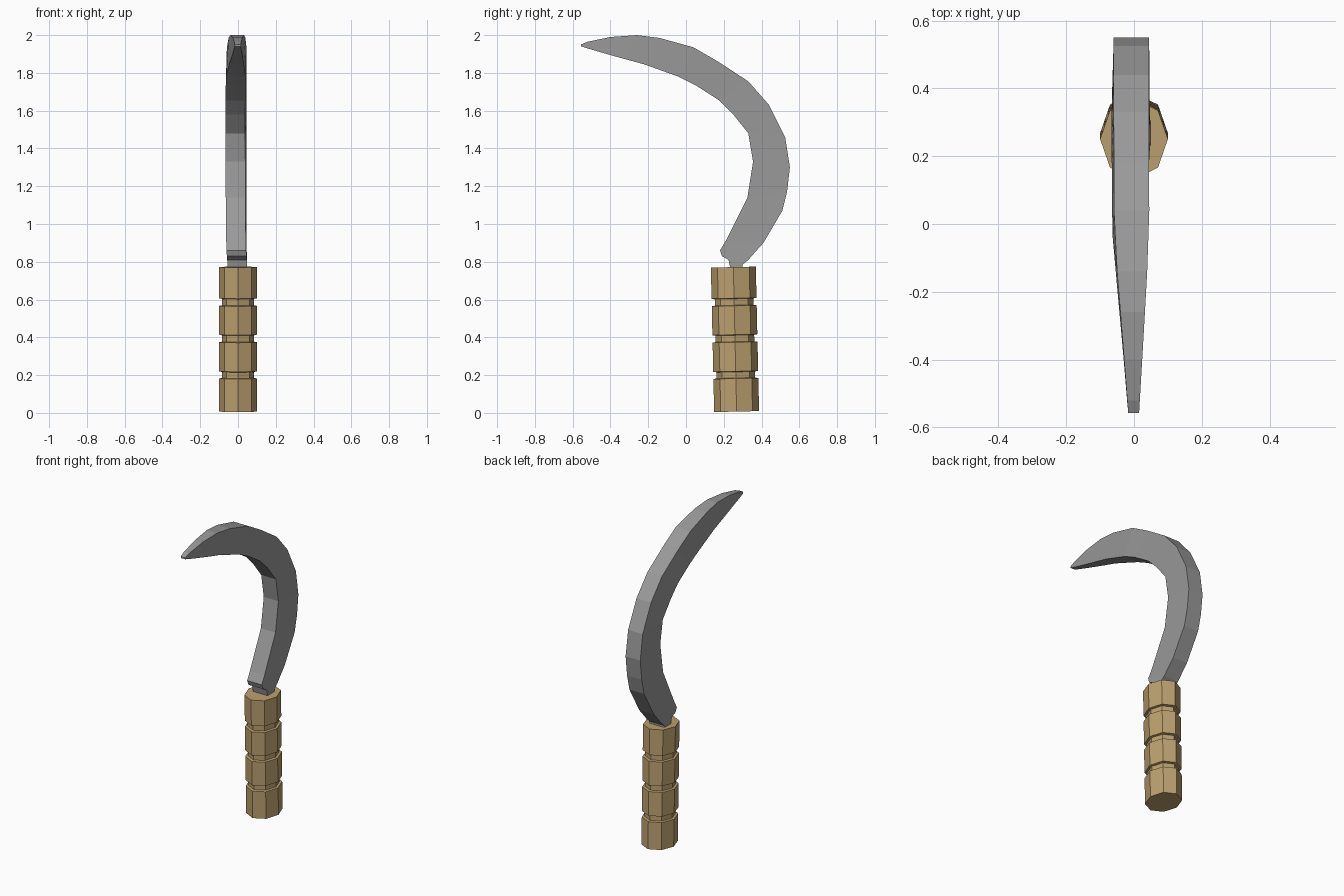
import bpy
import bmesh
from math import cos, sin, tau, radians
from mathutils import Matrix, Vector

default_cube = bpy.data.objects.get("Cube")
if default_cube:
    bpy.data.objects.remove(default_cube, do_unlink=True)


def make_material(name, colour):
    material = bpy.data.materials.new(name)
    material.use_nodes = True
    material.diffuse_color = (*colour, 1)
    shader = material.node_tree.nodes["Principled BSDF"]
    shader.inputs["Base Color"].default_value = (*colour, 1)
    return material


def loft(name, rings, material):
    """Join equal rings of points with quads and cap both ends."""
    bm = bmesh.new()
    loops = [[bm.verts.new(point) for point in ring] for ring in rings]
    for lower, upper in zip(loops, loops[1:]):
        for i in range(len(lower)):
            j = (i + 1) % len(lower)
            bm.faces.new((lower[i], lower[j], upper[j], upper[i]))
    bm.faces.new(loops[0][::-1])
    bm.faces.new(loops[-1])
    bmesh.ops.recalc_face_normals(bm, faces=bm.faces)
    mesh = bpy.data.meshes.new(name)
    bm.to_mesh(mesh)
    bm.free()
    mesh.materials.append(material)
    obj = bpy.data.objects.new(name, mesh)
    bpy.context.collection.objects.link(obj)
    return obj


steel = make_material("steel grey", (0.32, 0.32, 0.32))
wood = make_material("tan wood", (0.5, 0.35, 0.16))

# Handle: eight-sided grip with three grooves, leaning slightly
GRIP, GROOVE = 1.0, 0.86
profile = [(0, GRIP)]
for low, high in ((0.175, 0.213), (0.367, 0.407), (0.56, 0.6)):
    profile += [(low, GRIP), (low + 0.003, GROOVE),
                (high - 0.003, GROOVE), (high, GRIP)]
profile.append((0.765, GRIP))

lean = Matrix.Translation((0, 0.268, 0.007)) @ Matrix.Rotation(radians(1.3), 4, "X")
handle_rings = []
for z, scale in profile:
    angles = [tau * k / 8 for k in range(8)]
    handle_rings.append([lean @ Vector((0.1 * scale * cos(a), 0.119 * scale * sin(a), z))
                         for a in angles])
loft("handle", handle_rings, wood)

# Blade: cross-sections from tang to tip as (outer y, z), (inner y, z)
sections = [
    ((0.30, 0.74), (0.24, 0.74)),
    ((0.30, 0.785), (0.225, 0.81)),
    ((0.33, 0.81), (0.19, 0.83)),
    ((0.365, 0.85), (0.18, 0.86)),
    ((0.41, 0.9), (0.21, 0.91)),
    ((0.51, 1.07), (0.265, 1.02)),
    ((0.535, 1.17), (0.325, 1.14)),
    ((0.55, 1.3), (0.355, 1.33)),
    ((0.525, 1.46), (0.33, 1.48)),
    ((0.44, 1.63), (0.25, 1.58)),
    ((0.33, 1.755), (0.175, 1.655)),
    ((0.17, 1.86), (0.05, 1.735)),
    ((0.04, 1.935), (-0.04, 1.78)),
    ((-0.14, 1.985), (-0.22, 1.845)),
    ((-0.26, 2), (-0.32, 1.872)),
    ((-0.4, 1.99), (-0.42, 1.9)),
    ((-0.52, 1.965), (-0.53, 1.932)),
    ((-0.557, 1.95), (-0.557, 1.941)),
]


def edge_pair(y, z, shift):
    """Left and right points of one blade edge; thinner towards the tip."""
    half = min(0.052, 0.016 + 0.068 * (y + 0.557))
    centre = -shift * half / 0.052
    return (centre - half, y, z), (centre + half, y, z)


blade_rings = []
for i, (outer, inner) in enumerate(sections):
    bend = sin(tau / 2 * i / (len(sections) - 1))
    outer_left, outer_right = edge_pair(*outer, 0.003 + 0.005 * bend)
    inner_left, inner_right = edge_pair(*inner, 0.003 + 0.011 * bend)
    blade_rings.append([outer_left, outer_right, inner_right, inner_left])
loft("blade", blade_rings, steel)
